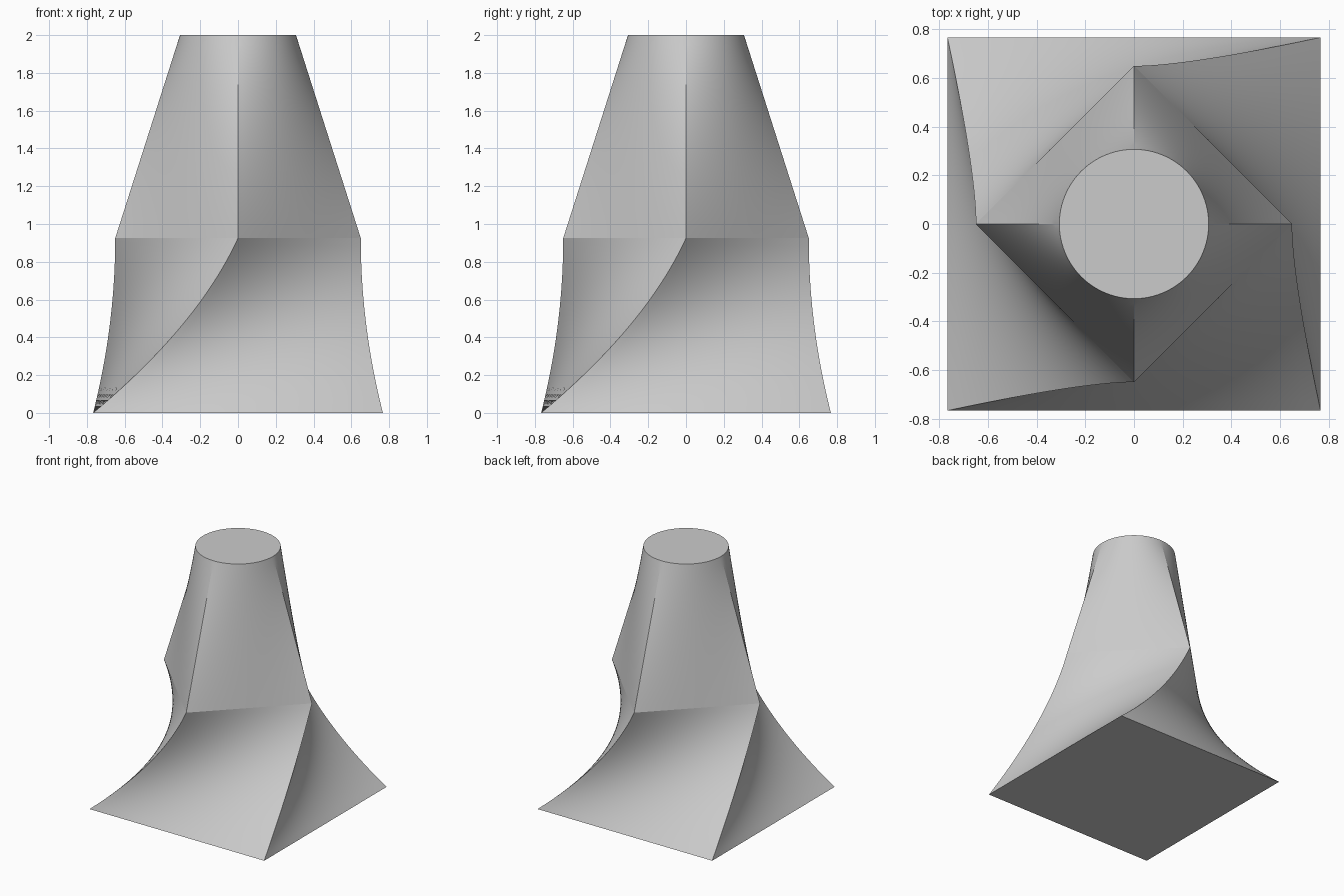
import bpy, bmesh, math
from mathutils import Vector, Matrix

cube = bpy.data.objects.get("Cube")
if cube:
    bpy.data.objects.remove(cube)

BASE, WAIST, TOP = 0.767, 0.65, 0.307    # half width, diamond radius, circle radius
WAIST_Z, HEIGHT = 0.925, 2.0
SIDE, LOWER, UPPER = 24, 24, 20          # segments per side, rings per section


def quarter(k):
    return Matrix.Rotation(math.pi / 2 * k, 3, 'Z')


def square_ring(corner):
    """Four straight sides through a corner and its quarter turns."""
    ring = []
    for k in range(4):
        a, b = quarter(k) @ corner, quarter(k + 1) @ corner
        ring += [a.lerp(b, i / SIDE) for i in range(SIDE)]
    return ring


def ridge(s):
    """Curved ridge from a base corner to a waist corner."""
    z = s * WAIST_Z
    bend = 1.2 * WAIST_Z
    x = -BASE + bend * s + (BASE - bend) * s * s
    y = -WAIST - (BASE - WAIST) * (1 - s) ** 2
    return Vector((x, y, z))


# Twisted skirt: square base turning into a diamond waist
rings = [square_ring(ridge(i / LOWER)) for i in range(LOWER + 1)]

# Tapered neck: diamond waist ruled to a circular top
waist = rings[-1]
count = len(waist)
circle = []
for i in range(count):
    a = math.tau * i / count - math.pi / 2
    circle.append(Vector((TOP * math.cos(a), TOP * math.sin(a), HEIGHT)))
for j in range(1, UPPER + 1):
    rings.append([p.lerp(q, j / UPPER) for p, q in zip(waist, circle)])

# Skin the rings and cap both ends
bm = bmesh.new()
loops = [[bm.verts.new(p) for p in ring] for ring in rings]
for low, high in zip(loops, loops[1:]):
    for i in range(count):
        n = (i + 1) % count
        bm.faces.new((low[i], low[n], high[n], high[i]))
bm.faces.new(loops[0][::-1])
bm.faces.new(loops[-1])
mesh = bpy.data.meshes.new("twisted_tower")
bm.to_mesh(mesh)
bm.free()

tower = bpy.data.objects.new("twisted_tower", mesh)
bpy.context.collection.objects.link(tower)
bpy.context.view_layer.objects.active = tower
tower.select_set(True)
bpy.ops.object.shade_smooth_by_angle(angle=math.radians(12))

# Crisp crease around the waist
for e in mesh.edges:
    if all(abs(mesh.vertices[v].co.z - WAIST_Z) < 0.001 for v in e.vertices):
        e.use_edge_sharp = True

# Plain grey colour
grey = bpy.data.materials.new("light_grey")
grey.use_nodes = True
colour = (0.6, 0.6, 0.6, 1)
grey.diffuse_color = colour
grey.node_tree.nodes["Principled BSDF"].inputs["Base Color"].default_value = colour
mesh.materials.append(grey)
